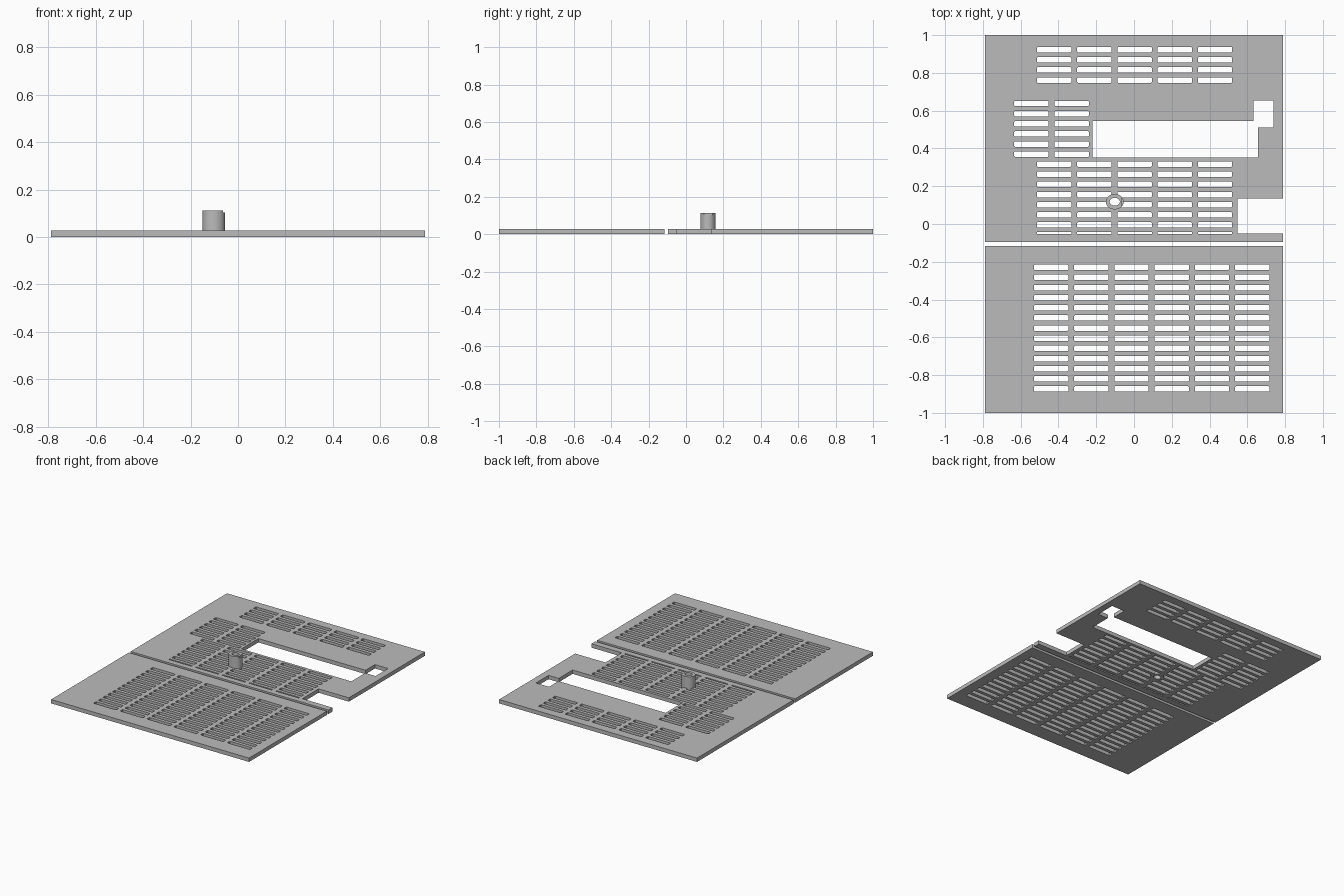
import bpy, bmesh, math

if "Cube" in bpy.data.objects:
    bpy.data.objects.remove(bpy.data.objects["Cube"])

T = 0.028                      # plate thickness
PITCH_X, PITCH_Y = 0.213, 0.0537
SLOT_W, SLOT_H = 0.182, 0.029

grey = bpy.data.materials.new("grey plastic")
grey.diffuse_color = (0.5, 0.5, 0.5, 1)
grey.use_nodes = True
grey.node_tree.nodes["Principled BSDF"].inputs["Base Color"].default_value = grey.diffuse_color


def rect(x0, y0, x1, y1, c=0.0):
    """Rectangle loop, optionally with clipped corners."""
    if c == 0:
        return [(x0, y0), (x1, y0), (x1, y1), (x0, y1)]
    return [(x0 + c, y0), (x1 - c, y0), (x1, y0 + c), (x1, y1 - c),
            (x1 - c, y1), (x0 + c, y1), (x0, y1 - c), (x0, y0 + c)]


def ellipse(cx, cy, rx, ry, n=32):
    return [(cx + rx * math.cos(2 * math.pi * i / n),
             cy + ry * math.sin(2 * math.pi * i / n)) for i in range(n)]


def slots(x, y, cols, rows):
    """Grid of vent slots; x is the left edge, y the centre of the top row."""
    return [rect(x + i * PITCH_X, y - j * PITCH_Y - SLOT_H / 2,
                 x + i * PITCH_X + SLOT_W, y - j * PITCH_Y + SLOT_H / 2, 0.004)
            for i in range(cols) for j in range(rows)]


def solid(name, loops, z0, z1):
    """Extrude an outline with holes into a welded mesh."""
    cu = bpy.data.curves.new(name, 'CURVE')
    cu.dimensions, cu.fill_mode, cu.extrude = '2D', 'BOTH', (z1 - z0) / 2
    for loop in loops:
        sp = cu.splines.new('POLY')
        sp.points.add(len(loop) - 1)
        for p, (x, y) in zip(sp.points, loop):
            p.co = (x, y, 0, 1)
        sp.use_cyclic_u = True
    tmp = bpy.data.objects.new(name + "_outline", cu)
    bpy.context.collection.objects.link(tmp)
    dg = bpy.context.evaluated_depsgraph_get()
    me = bpy.data.meshes.new_from_object(tmp.evaluated_get(dg))
    bpy.data.objects.remove(tmp)
    bm = bmesh.new()
    bm.from_mesh(me)
    bmesh.ops.translate(bm, verts=bm.verts, vec=(0, 0, (z0 + z1) / 2))
    bmesh.ops.remove_doubles(bm, verts=bm.verts, dist=1e-5)
    bmesh.ops.recalc_face_normals(bm, faces=bm.faces)
    for f in bm.faces:
        f.smooth = False
    bm.to_mesh(me)
    bm.free()
    me.materials.clear()
    me.materials.append(grey)
    ob = bpy.data.objects.new(name, me)
    bpy.context.collection.objects.link(ob)
    return ob


def cut(ob, cutter):
    m = ob.modifiers.new("cut", 'BOOLEAN')
    m.operation, m.solver, m.object = 'DIFFERENCE', 'EXACT', cutter
    cutter.hide_render = True
    cutter.hide_set(True)


# front plate with one large vent grid
solid("front_plate",
      [rect(-0.788, -1, 0.788, -0.116)] + slots(-0.53, -0.229, 6, 13), 0, T)

# rear plate: side notch, stepped window, three vent groups and a thin row
outline = [(-0.788, -0.095), (0.788, -0.095), (0.788, -0.05), (0.547, -0.05),
           (0.547, 0.135), (0.788, 0.135), (0.788, 1), (-0.788, 1)]
window = [(-0.22, 0.352), (0.656, 0.352), (0.656, 0.51), (0.738, 0.51),
          (0.738, 0.653), (0.633, 0.653), (0.633, 0.546), (-0.22, 0.546)]
thin_row = [rect(-0.514 + i * PITCH_X, -0.054, -0.514 + i * PITCH_X + SLOT_W, -0.043)
            for i in range(5)]
rear = solid("rear_plate", [outline, window] + thin_row
             + slots(-0.514, 0.923, 5, 4)
             + slots(-0.634, 0.638, 2, 6)
             + slots(-0.514, 0.317, 5, 7), 0, T)

# hollow post passing through the rear plate, with a lower lip on one side
PX, PY = -0.102, 0.118
post_outline = ellipse(PX, PY, 0.047, 0.041)
post = solid("post", [post_outline, ellipse(PX, PY, 0.027, 0.021)], 0, 0.112)
cut(rear, solid("post_hole_cutter", [post_outline], -0.05, 0.06))
cut(post, solid("lip_cutter", [rect(-0.063, 0, 0.1, 0.3)], 0.102, 0.2))
for f in post.data.polygons:
    f.use_smooth = abs(f.normal.z) < 0.5
bpy.context.view_layer.objects.active = post
post.select_set(True)
bpy.ops.object.shade_smooth_by_angle(angle=math.radians(30))
